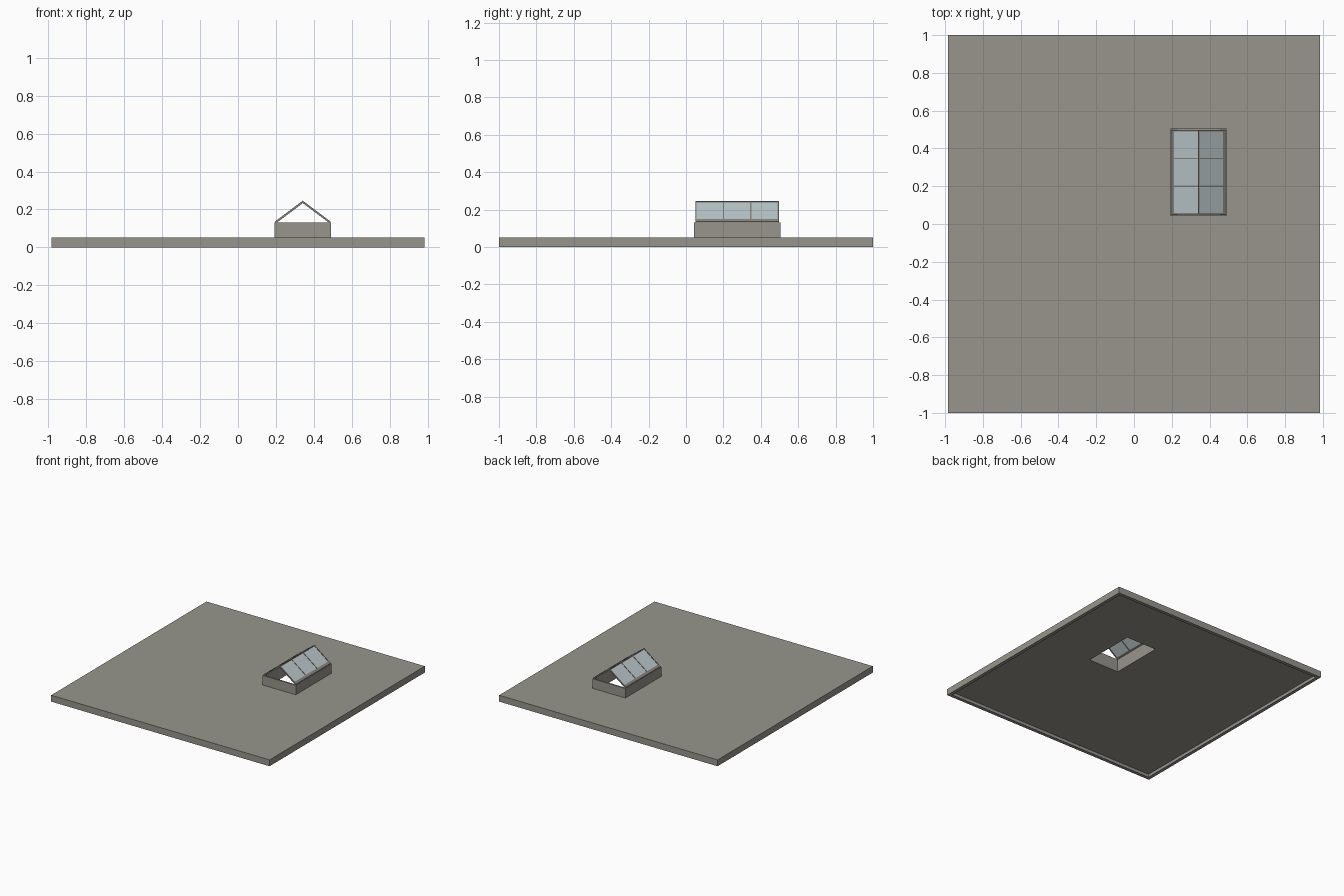
import bpy
import bmesh

if "Cube" in bpy.data.objects:
    bpy.data.objects.remove(bpy.data.objects["Cube"])


def material(name, rgb):
    m = bpy.data.materials.new(name)
    m.diffuse_color = (*rgb, 1.0)
    m.use_nodes = True
    m.node_tree.nodes["Principled BSDF"].inputs["Base Color"].default_value = m.diffuse_color
    return m


CONCRETE = material("warm grey roof", (0.31, 0.30, 0.265))
FRAME = material("brown grey frame", (0.25, 0.235, 0.21))
GLASS = material("pale blue glass", (0.50, 0.58, 0.60))


def finish(name, bm, mat):
    bmesh.ops.recalc_face_normals(bm, faces=bm.faces)
    mesh = bpy.data.meshes.new(name)
    bm.to_mesh(mesh)
    bm.free()
    mesh.materials.append(mat)
    obj = bpy.data.objects.new(name, mesh)
    bpy.context.collection.objects.link(obj)
    return obj


def rectangle(bm, x0, x1, y0, y1, z):
    return [bm.verts.new(p) for p in
            ((x0, y0, z), (x1, y0, z), (x1, y1, z), (x0, y1, z))]


def prism(name, profile, y0, y1, mat):
    """Extrude an outline in x and z along y."""
    bm = bmesh.new()
    face = bm.faces.new([bm.verts.new((x, y0, z)) for x, z in profile])
    out = bmesh.ops.extrude_face_region(bm, geom=[face])
    verts = [v for v in out["geom"] if isinstance(v, bmesh.types.BMVert)]
    bmesh.ops.translate(bm, verts=verts, vec=(0, y1 - y0, 0))
    return finish(name, bm, mat)


# Roof slab with a shallow hollow underside, a through opening and a raised curb
W, RIM = 0.985, 0.027
outer = (-W, W, -1, 1)
recess = (-W + RIM, W - RIM, -1 + RIM, 1 - RIM)
curb_out = (0.193, 0.491, 0.043, 0.505)
curb_in = (0.205, 0.479, 0.055, 0.493)
steps = [(curb_in, 0.025), (recess, 0.025), (recess, 0), (outer, 0),
         (outer, 0.052), (curb_out, 0.052), (curb_out, 0.13), (curb_in, 0.13)]
bm = bmesh.new()
loops = [rectangle(bm, *rect, z) for rect, z in steps]
for a, b in zip(loops, loops[1:] + loops[:1]):
    for i in range(4):
        j = (i + 1) % 4
        bm.faces.new((a[i], a[j], b[j], b[i]))
finish("roof_slab_with_curb", bm, CONCRETE)

# Gabled skylight: everything follows the same roof pitch
RIDGE_X, RIDGE_Z, PITCH = 0.342, 0.246, 0.75
Y0, Y1, HALF = 0.05, 0.497, 0.147


def slope(u, h):
    return (RIDGE_X + u, RIDGE_Z - abs(u) * PITCH + h)


def chevron(name, half, h0, h1, y0, y1, mat):
    profile = [slope(u, h1) for u in (-half, 0, half)]
    profile += [slope(u, h0) for u in (half, 0, -half)]
    return prism(name, profile, y0, y1, mat)


# Rafters at the gables and between the panes
BAR = 0.007
step = (Y1 - Y0 - BAR) / 3
for i in range(4):
    y = Y0 + i * step
    chevron(f"rafter_{i + 1}", HALF, -0.013, 0, y, y + BAR, FRAME)

# Glass panes and eave rails on both slopes
for side, label in ((-1, "left"), (1, "right")):
    for i in range(3):
        y = Y0 + i * step + BAR
        ends = (0.004 * side, 0.130 * side)
        profile = [slope(u, -0.003) for u in ends]
        profile += [slope(u, -0.008) for u in reversed(ends)]
        prism(f"{label}_glass_pane_{i + 1}", profile, y, y + step - BAR, GLASS)
    ends = (0.130 * side, HALF * side)
    profile = [slope(u, 0) for u in ends]
    profile += [slope(u, -0.013) for u in reversed(ends)]
    prism(f"{label}_eave_rail", profile, Y0, Y1, FRAME)

# Ridge bar
chevron("ridge_bar", 0.004, -0.013, 0, Y0, Y1, FRAME)
